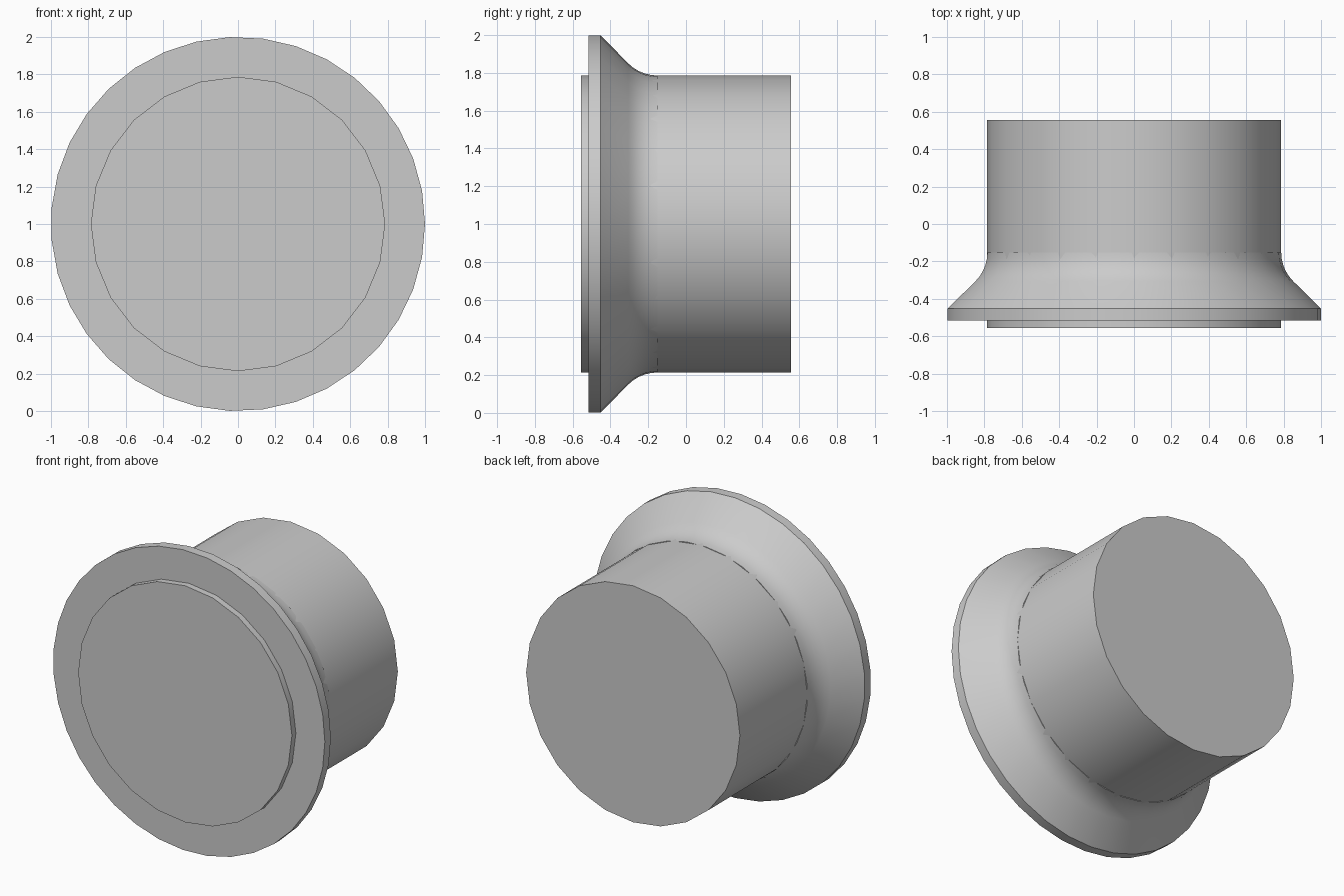
import bpy
import bmesh
import math
from mathutils import Matrix, Vector

cube = bpy.data.objects.get("Cube")
if cube:
    bpy.data.objects.remove(cube, do_unlink=True)

# Plain grey material
grey = bpy.data.materials.new("plain grey")
grey.use_nodes = True
grey.diffuse_color = (0.6, 0.6, 0.6, 1)
grey.node_tree.nodes["Principled BSDF"].inputs["Base Color"].default_value = (0.6, 0.6, 0.6, 1)


def turned_part(name, profile, sides):
    """Revolve (radius, y) points about the horizontal axis; radius 0 ends the cap."""
    bm = bmesh.new()
    rings = []
    for radius, y in profile:
        ring = [bm.verts.new((radius * math.cos(a), y, 1 + radius * math.sin(a)))
                for a in (math.tau * i / sides for i in range(sides))]
        rings.append(ring)
    for a, b in zip(rings, rings[1:]):
        for i in range(sides):
            j = (i + 1) % sides
            bm.faces.new((a[i], a[j], b[j], b[i]))
    bm.faces.new(rings[0])
    bm.faces.new(rings[-1])
    bmesh.ops.recalc_face_normals(bm, faces=bm.faces)
    mesh = bpy.data.meshes.new(name)
    bm.to_mesh(mesh)
    bm.free()
    mesh.materials.append(grey)
    obj = bpy.data.objects.new(name, mesh)
    bpy.context.collection.objects.link(obj)
    bpy.ops.object.select_all(action='DESELECT')
    obj.select_set(True)
    bpy.context.view_layer.objects.active = obj
    bpy.ops.object.shade_smooth_by_angle(angle=math.radians(30))
    return obj


NECK_RADIUS = 0.787
HALF_LENGTH = 0.557

# Solid neck, running through the flange to a slightly raised front face
turned_part("neck", [(NECK_RADIUS, -HALF_LENGTH), (NECK_RADIUS, HALF_LENGTH)], 24)

# Flange: flat front, thin rim, sloped back blending into the neck
FILLET = 0.217
fillet_y = -0.152
flange = [(1.0, -0.515), (1.0, -0.452)]
for step in range(6):
    angle = math.radians(45 - 9 * step)
    flange.append((NECK_RADIUS + FILLET * (1 - math.cos(angle)),
                   fillet_y - FILLET * math.sin(angle)))
turned_part("flange", flange, 35)
